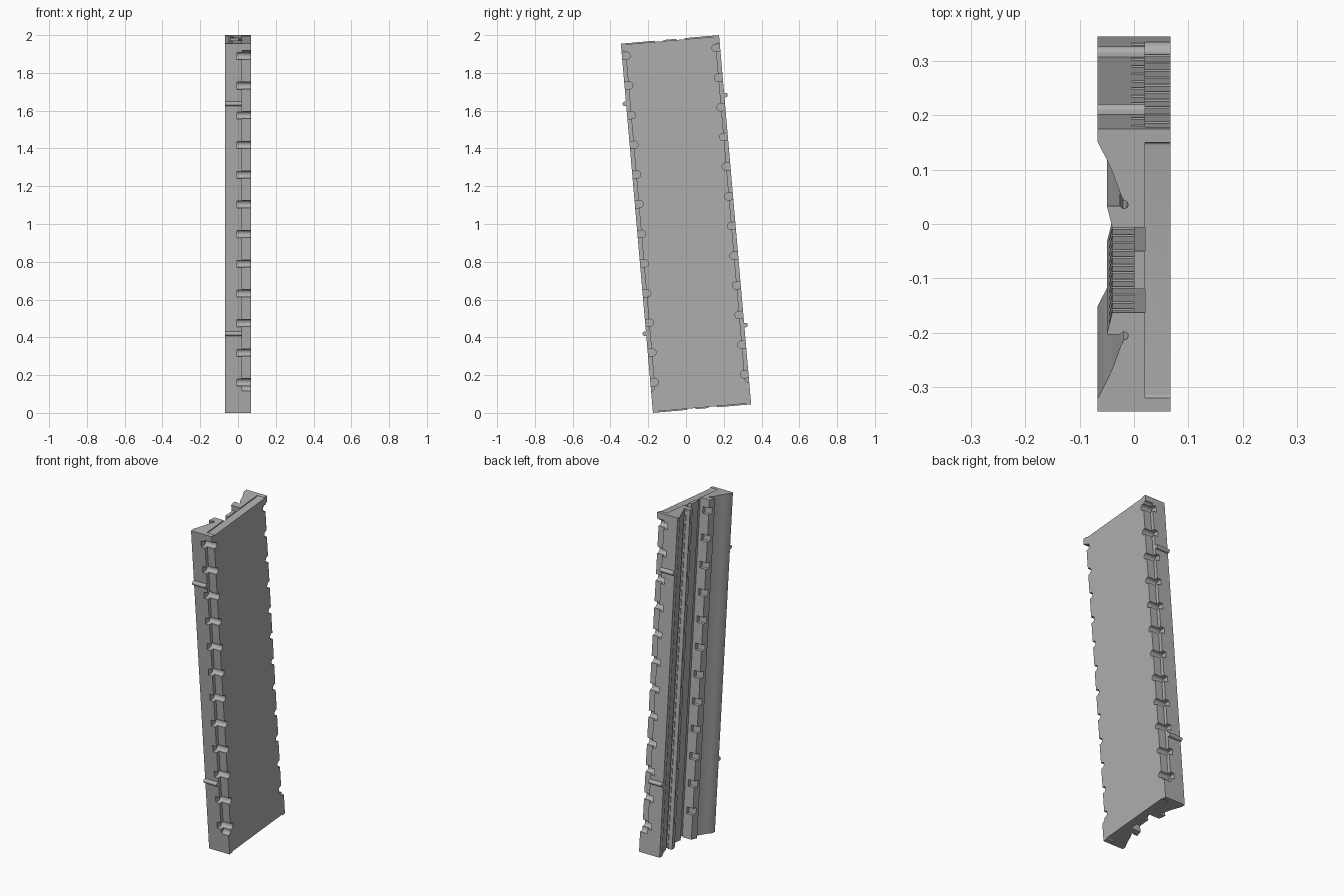
import bpy, bmesh, math
from mathutils import Matrix

cube = bpy.data.objects.get("Cube")
if cube:
    bpy.data.objects.remove(cube, do_unlink=True)

HALF_L, HALF_W, HALF_T = 0.981, 0.261, 0.0675
LEDGE = 0.02                      # depth where the stepped edge begins
PITCH, FIRST = 0.1577, -0.82      # notch spacing along the length
NOTCHES = [FIRST + PITCH * i for i in range(12)]

grey = bpy.data.materials.new("mid grey")
grey.use_nodes = True
colour = (0.42, 0.42, 0.42, 1)
grey.diffuse_color = colour
grey.node_tree.nodes["Principled BSDF"].inputs["Base Color"].default_value = colour


def prism(bm, points, place, a, b):
    """Extrude a 2D outline between a and b; place maps (p, q, t) to 3D."""
    low = [bm.verts.new(place(p, q, a)) for p, q in points]
    high = [bm.verts.new(place(p, q, b)) for p, q in points]
    bm.faces.new(low)
    bm.faces.new(high[::-1])
    n = len(points)
    for i in range(n):
        j = (i + 1) % n
        bm.faces.new((low[i], low[j], high[j], high[i]))


def make(name, bm):
    bmesh.ops.recalc_face_normals(bm, faces=bm.faces)
    mesh = bpy.data.meshes.new(name)
    bm.to_mesh(mesh)
    bm.free()
    mesh.materials.append(grey)
    ob = bpy.data.objects.new(name, mesh)
    bpy.context.collection.objects.link(ob)
    return ob


def along_x(p, q, t):
    return (t, p, q)


def along_z(p, q, t):
    return (p, q, t)


def slot(inner, outer, v0, v1, r):
    """Pocket outline open at 'outer', with rounded corners at 'inner'."""
    s = 1 if outer > inner else -1
    pts = [(outer, v0)]
    for i in range(7):
        a = math.pi / 2 * i / 6
        pts.append((inner + s * r * (1 - math.sin(a)), v0 + r * (1 - math.cos(a))))
    for i in range(7):
        a = math.pi / 2 * (1 - i / 6)
        pts.append((inner + s * r * (1 - math.sin(a)), v1 - r * (1 - math.cos(a))))
    pts.append((outer, v1))
    return pts


def cut(ob, bm):
    """Subtract a helper mesh and bake the result."""
    cutter = make("cutter", bm)
    cutter.hide_render = True
    mod = ob.modifiers.new("cut", "BOOLEAN")
    mod.operation, mod.solver, mod.object = "DIFFERENCE", "EXACT", cutter
    dg = bpy.context.evaluated_depsgraph_get()
    mesh = bpy.data.meshes.new_from_object(ob.evaluated_get(dg))
    ob.modifiers.clear()
    ob.data = mesh
    bpy.data.objects.remove(cutter, do_unlink=True)


# Half cross-section from the channel centre to the outer edge
half = [(0, 0.035), (LEDGE, 0.035), (LEDGE, 0.0785),           # pad and groove
        (-0.04, 0.0785), (-0.05, 0.1185), (-0.0256, 0.1185),   # ridge
        (-0.02, 0.1135), (-0.0125, 0.1155), (-0.0105, 0.121),  # round relief
        (-0.013, 0.127), (-0.019, 0.129),
        (-0.025, 0.141), (-0.03, 0.155), (-0.036, 0.172),      # cove
        (-0.043, 0.189), (-0.052, 0.208), (-HALF_T, 0.238),
        (-HALF_T, HALF_W), (HALF_T, HALF_W)]
section = half + [(x, -u) for x, u in reversed(half)]
bm = bmesh.new()
prism(bm, section, along_z, -HALF_L, HALF_L)
panel = make("panel", bm)

# Stepped recesses along both long edges and both ends
bm = bmesh.new()
for s in (-1, 1):
    prism(bm, slot(s * 0.24, s * 0.3, -0.865, 0.945, 0.02), along_x, LEDGE, 0.1)
    ends = [(q, p) for p, q in slot(s * (HALF_L - 0.006), s * 1.1, -0.236, 0.236, 0.006)]
    prism(bm, ends, along_x, LEDGE, 0.1)
cut(panel, bm)

# Repeated rounded edge notches, and gaps on the inner side of the ridges
bm = bmesh.new()
for v in NOTCHES:
    for s in (-1, 1):
        prism(bm, slot(s * 0.217, s * 0.3, v - 0.019, v + 0.019, 0.018), along_x, -0.005, 0.1)
        prism(bm, slot(s * 0.102, s * 0.06, v - 0.019, v + 0.019, 0.004), along_x, -0.1, 0)
cut(panel, bm)

# Locating pins on both long edges
parts = [panel]
for side, s in (("front", -1), ("back", 1)):
    for level, v in (("lower", -0.56), ("upper", 0.662)):
        bm = bmesh.new()
        pin = [(s * 0.255, v - 0.012)]
        for i in range(13):
            a = math.pi * (i / 12 - 0.5)
            pin.append((s * (0.267 + 0.012 * math.cos(a)), v + 0.012 * math.sin(a)))
        pin.append((s * 0.255, v + 0.012))
        prism(bm, pin, along_x, -HALF_T, LEDGE)
        parts.append(make(f"{side}_{level}_pin", bm))

# Lean the whole piece and stand it on the ground
lean = Matrix.Translation((0, 0, 1)) @ Matrix.Rotation(math.radians(4.97), 4, "X")
bpy.ops.object.select_all(action="DESELECT")
for ob in parts:
    ob.data.transform(lean)
    ob.select_set(True)
bpy.context.view_layer.objects.active = panel
bpy.ops.object.shade_smooth_by_angle(angle=math.radians(30))
